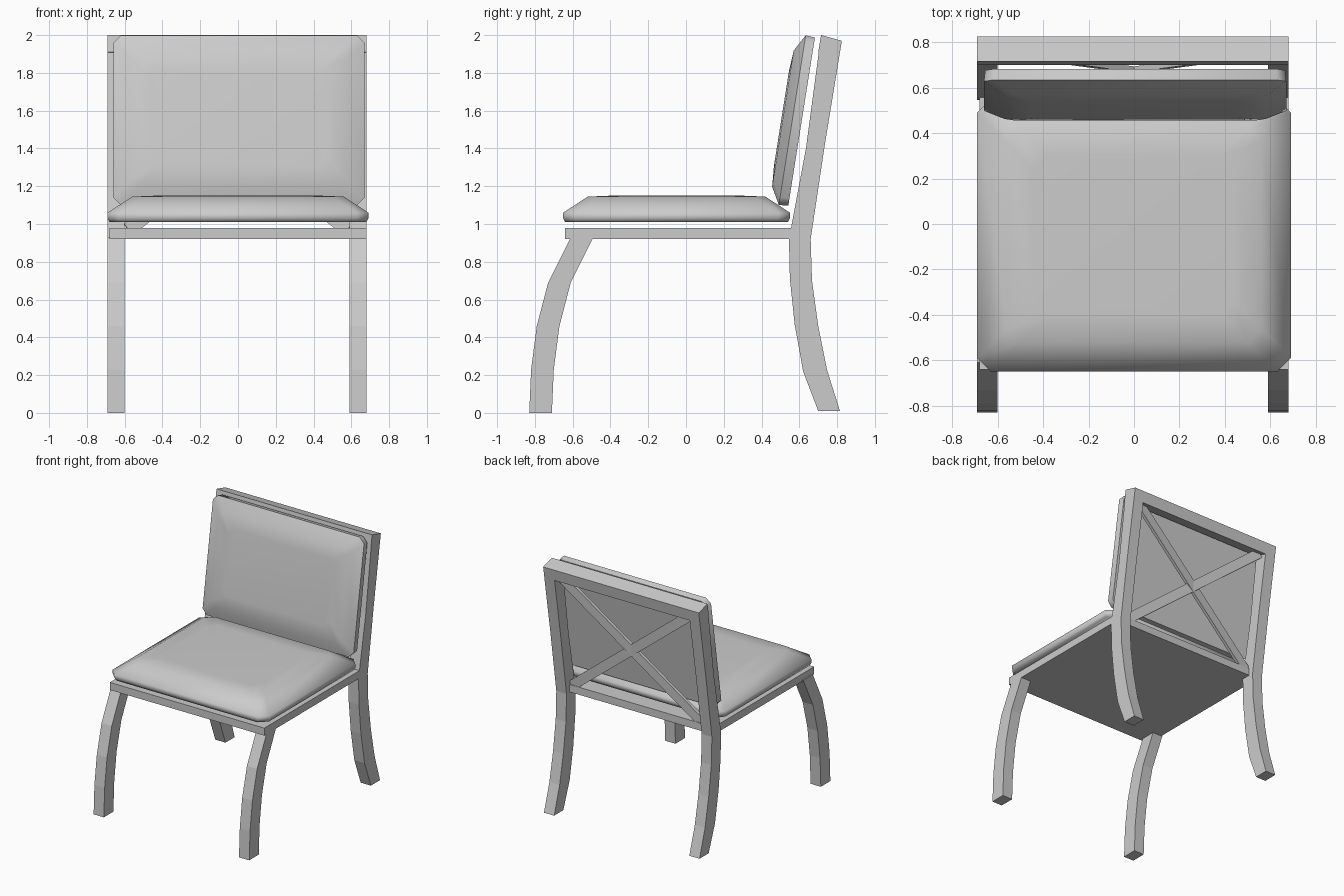
import bpy
import bmesh
from math import radians
from mathutils import Matrix, Vector

cube = bpy.data.objects.get("Cube")
if cube:
    bpy.data.objects.remove(cube)

grey = bpy.data.materials.new("light_grey")
grey.use_nodes = True
colour = (0.6, 0.6, 0.6, 1)
grey.diffuse_color = colour
grey.node_tree.nodes["Principled BSDF"].inputs["Base Color"].default_value = colour


def finish(name, bm, smooth=False):
    bmesh.ops.recalc_face_normals(bm, faces=bm.faces)
    mesh = bpy.data.meshes.new(name)
    bm.to_mesh(mesh)
    bm.free()
    mesh.materials.append(grey)
    obj = bpy.data.objects.new(name, mesh)
    bpy.context.collection.objects.link(obj)
    if smooth:
        bpy.ops.object.select_all(action="DESELECT")
        obj.select_set(True)
        bpy.context.view_layer.objects.active = obj
        bpy.ops.object.shade_smooth_by_angle(angle=radians(65))
    return obj


def bridge(bm, rings):
    for low, high in zip(rings, rings[1:]):
        for i in range(len(low)):
            j = (i + 1) % len(low)
            bm.faces.new((low[i], low[j], high[j], high[i]))


def strip(name, front, back, x0, x1):
    """Bar of matching front and back (y, z) edges, extruded along x."""
    bm = bmesh.new()
    rings = []
    for (fy, fz), (by, bz) in zip(front, back):
        corners = ((x0, fy, fz), (x1, fy, fz), (x1, by, bz), (x0, by, bz))
        rings.append([bm.verts.new(c) for c in corners])
    bridge(bm, rings)
    bm.faces.new(rings[0])
    bm.faces.new(rings[-1])
    return finish(name, bm)


def box(name, size, matrix):
    bm = bmesh.new()
    bmesh.ops.create_cube(bm, size=1, matrix=matrix @ Matrix.Diagonal((*size, 1)))
    return finish(name, bm)


def cushion(name, width, depth, cut, profile, matrix):
    """Stack of corner-cut rectangles given as (height, inset)."""
    bm = bmesh.new()
    rings = []
    for height, inset in profile:
        w, d = width / 2 - inset, depth / 2 - inset
        outline = ((w, cut - d), (w, d - cut), (w - cut, d), (cut - w, d),
                   (-w, d - cut), (-w, cut - d), (cut - w, -d), (w - cut, -d))
        rings.append([bm.verts.new(matrix @ Vector((x, y, height)))
                      for x, y in outline])
    bridge(bm, rings)
    bm.faces.new(rings[0])
    bm.faces.new(rings[-1])
    return finish(name, bm, smooth=True)


# Curved legs; the back pair continues up as the backrest posts
front_outer = [(-.83, 0), (-.82, .23), (-.79, .46), (-.73, .69), (-.61, .93)]
front_inner = [(-.71, 0), (-.70, .23), (-.67, .46), (-.61, .69), (-.49, .93)]
post_front = [(.70, .01), (.62, .22), (.575, .47), (.55, .71), (.545, .92),
              (.635, 1.40), (.715, 2)]
post_back = [(.815, .01), (.746, .23), (.70, .46), (.667, .70), (.66, .92),
             (.735, 1.42), (.825, 1.97)]
for side, x0, x1 in (("right", -.69, -.60), ("left", .59, .68)):
    strip(f"front_leg_{side}", front_outer, front_inner, x0, x1)
    strip(f"back_leg_{side}", post_front, post_back, x0, x1)

# Top rail joining the posts
strip("top_rail", [(.70, 1.91), (.715, 2)], [(.81, 1.88), (.825, 1.97)], -.69, .68)

# Seat board
box("seat_board", (1.36, 1.26, .06), Matrix.Translation((0, -.01, .95)))

# Crossed braces between the posts
for name, sign in (("brace_rising", 1), ("brace_falling", -1)):
    start = Vector((-.58 * sign, .60, .97))
    end = Vector((.58 * sign, .755, 1.90))
    along = (end - start).normalized()
    normal = along.cross(Vector((1, 0, -along.x / along.z))).normalized()
    across = normal.cross(along)
    matrix = Matrix((along, across, normal)).transposed().to_4x4()
    matrix.translation = (start + end) / 2
    box(name, ((end - start).length, .075, .025), matrix)

# Padded cushions
cushion("seat_cushion", 1.38, 1.20, .06,
        [(0, .01), (.02, 0), (.05, 0), (.135, .13), (.14, .25)],
        Matrix.Translation((0, -.05, 1.01)))
cushion("back_cushion", 1.33, .91, .04,
        [(0, .005), (.05, 0), (.10, .09), (.108, .2)],
        Matrix.Translation((.005, .612, 1.542)) @ Matrix.Rotation(radians(81), 4, "X"))
